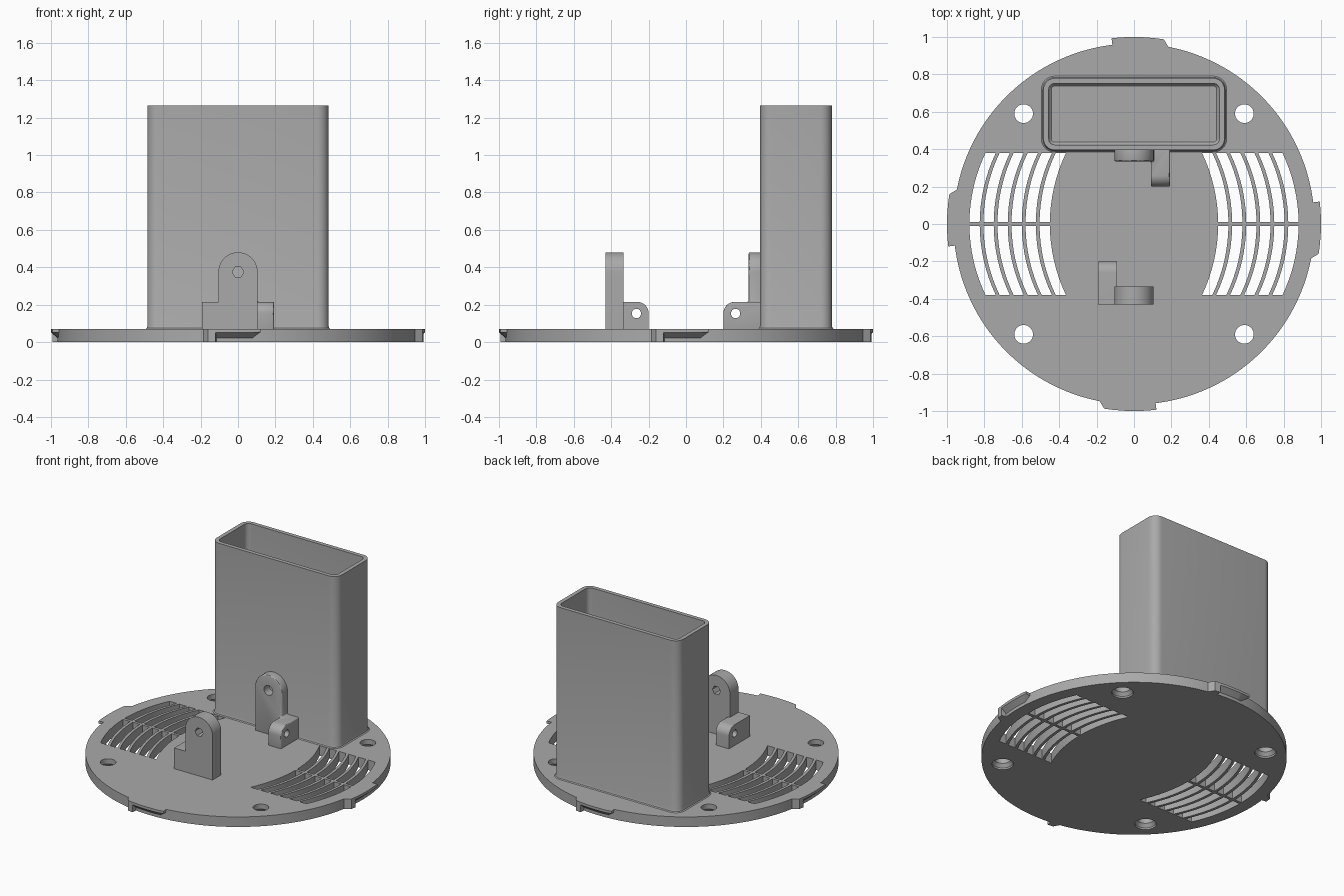
import bpy, bmesh, math
from mathutils import Matrix, Vector

if "Cube" in bpy.data.objects:
    bpy.data.objects.remove(bpy.data.objects["Cube"])

grey = bpy.data.materials.new("plain grey")
grey.diffuse_color = (0.40, 0.40, 0.40, 1)
grey.use_nodes = True
grey.node_tree.nodes["Principled BSDF"].inputs["Base Color"].default_value = grey.diffuse_color
TOP = 0.07       # top of the base plate
RIM = 0.965      # base plate radius


def make(name, bm):
    bmesh.ops.recalc_face_normals(bm, faces=bm.faces)
    me = bpy.data.meshes.new(name)
    bm.to_mesh(me)
    bm.free()
    me.materials.append(grey)
    ob = bpy.data.objects.new(name, me)
    bpy.context.collection.objects.link(ob)
    return ob


def loft(bm, rings, closed_ends=True):
    """Skin a list of equal-length closed point loops."""
    vs = [[bm.verts.new(p) for p in r] for r in rings]
    n = len(rings[0])
    for a, b in zip(vs, vs[1:]):
        for i in range(n):
            bm.faces.new((a[i], a[(i + 1) % n], b[(i + 1) % n], b[i]))
    if closed_ends:
        bm.faces.new(vs[0])
        bm.faces.new(vs[-1])


def prism(bm, pts, a, b, axis="Z"):
    """Extrude a 2D outline from a to b along an axis."""
    place = {"X": lambda u, v, w: (w, u, v),
             "Y": lambda u, v, w: (u, w, v),
             "Z": lambda u, v, w: (u, v, w)}[axis]
    loft(bm, [[place(u, v, w) for u, v in pts] for w in (a, b)])


def arc(cx, cy, r, a0, a1, n):
    return [(cx + r * math.cos(math.radians(a0 + (a1 - a0) * i / n)),
             cy + r * math.sin(math.radians(a0 + (a1 - a0) * i / n))) for i in range(n + 1)]


def circle(cx, cy, r, n=32):
    return arc(cx, cy, r, 0, 360, n)[:-1]


def apply_mod(ob, kind, **props):
    m = ob.modifiers.new(kind, kind)
    for k, v in props.items():
        setattr(m, k, v)
    bpy.ops.object.select_all(action="DESELECT")
    bpy.context.view_layer.objects.active = ob
    ob.select_set(True)
    bpy.ops.object.modifier_apply(modifier=m.name)


def boolean(ob, other, operation):
    apply_mod(ob, "BOOLEAN", operation=operation, object=other, solver="EXACT")
    bpy.data.objects.remove(other)


def smooth(ob):
    bpy.ops.object.select_all(action="DESELECT")
    bpy.context.view_layer.objects.active = ob
    ob.select_set(True)
    bpy.ops.object.shade_smooth_by_angle(angle=math.radians(30))


# Base plate with curved vent slots and countersunk screw holes
bm = bmesh.new()
prism(bm, circle(0, 0, RIM, 128), 0, TOP)
plate = make("base_plate", bm)

bm = bmesh.new()
R = 0.88
for side in (-1, 1):
    for half in (-1, 1):
        for k in range(6):
            ys = [0.01 + 0.37 * i / 8 for i in range(9)]
            outer = [(math.sqrt(R * R - y * y) - 0.075 * k, y) for y in ys]
            inner = [(x - 0.055, y) for x, y in reversed(outer)]
            prism(bm, [(side * x, half * y) for x, y in outer + inner], -0.05, 0.12)
        c = (side * 0.59, half * 0.59)
        rings = [(0.068, -0.02), (0.068, 0.012), (0.05, 0.035), (0.05, 0.1)]
        loft(bm, [[(x, y, z) for x, y in circle(*c, r)] for r, z in rings])
boolean(plate, make("plate_cutter", bm), "DIFFERENCE")
smooth(plate)

# Four locking tabs: a full-height stop followed by a wedge-shaped lip
steps = [(-0.19, RIM, 0, 0), (-0.16, 1, 0, 0), (-0.12, 1, 0, 0), (-0.12, 1, 0.052, 0.02),
         (-0.06, 1, 0.052, 0.02), (0, 1, 0.052, 0.02), (0.045, 1, 0.052, 0.02),
         (0.08, 1, 0.052, 0.02), (0.12, 1, 0.053, 0.05)]
for q, label in enumerate(("front", "right", "back", "left")):
    bm = bmesh.new()
    rings = []
    for s, r, zo, zi in steps:
        a = math.asin(s) - math.pi / 2 + q * math.pi / 2
        prof = [(0.94, zi), (0.94, TOP), (r, TOP), (r, zo), (RIM - 0.002, zi)]
        rings.append([(p * math.cos(a), p * math.sin(a), z) for p, z in prof])
    loft(bm, rings)
    smooth(make(label + "_locking_tab", bm))


# Tall open duct with a small flare at its foot
def rounded(hx, hy, r, z):
    pts = []
    for sx, sy, a in ((1, 1, 0), (-1, 1, 90), (-1, -1, 180), (1, -1, 270)):
        pts += arc(sx * (hx - r), sy * (hy - r), r, a, a + 90, 8)
    return [(x, y + 0.5875, z) for x, y in pts]


bm = bmesh.new()
loft(bm, [rounded(0.495, 0.203, 0.07, 0.06), rounded(0.495, 0.203, 0.07, TOP),
          rounded(0.488, 0.196, 0.063, 0.075), rounded(0.484, 0.192, 0.06, 0.088),
          rounded(0.484, 0.192, 0.06, 1.265), rounded(0.456, 0.164, 0.032, 1.265),
          rounded(0.456, 0.164, 0.032, 0.09), rounded(0.452, 0.16, 0.028, 0.08),
          rounded(0.442, 0.15, 0.018, TOP + 0.002)])
smooth(make("duct", bm))


# Pivot brackets: arched upright with a drilled ear on one side
def bracket(name, y0, hole_sides, hole_r, turned, soft):
    bm = bmesh.new()
    prism(bm, [(-0.105, 0.05)] + [(0.105, 0.05)] + arc(0, 0.375, 0.105, 0, 180, 24),
          y0, -0.335, "Y")
    body = make(name, bm)
    bm = bmesh.new()
    ear = [(y0, 0.05), (-0.2, 0.05)] + arc(-0.26, 0.155, 0.06, 0, 90, 10) + [(y0, 0.215)]
    prism(bm, ear, -0.192, -0.09, "X")
    boolean(body, make("ear", bm), "UNION")
    if soft:
        apply_mod(body, "BEVEL", width=0.014, segments=3, limit_method="ANGLE",
                  angle_limit=math.radians(40))
    bm = bmesh.new()
    prism(bm, circle(0, 0.375, hole_r, hole_sides), -0.6, -0.25, "Y")
    prism(bm, circle(-0.265, 0.153, 0.025, 24), -0.3, -0.05, "X")
    boolean(body, make("hole_cutter", bm), "DIFFERENCE")
    if turned:
        body.data.transform(Matrix.Rotation(math.pi, 4, "Z"))
    smooth(body)


bracket("front_bracket", -0.43, 6, 0.031, False, False)
bracket("back_bracket", -0.415, 24, 0.034, True, True)
